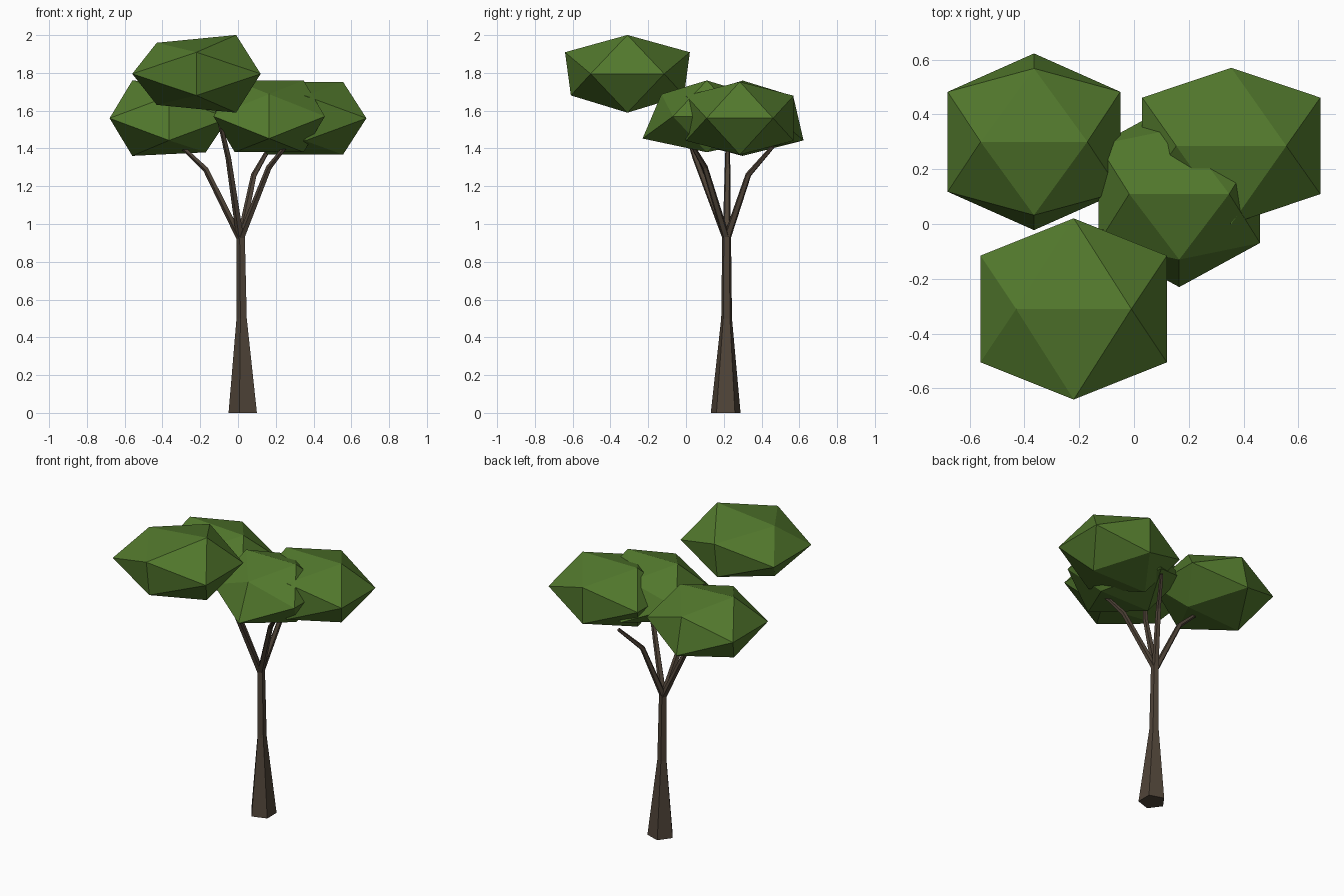
import bpy
import bmesh
import math
from mathutils import Vector

if "Cube" in bpy.data.objects:
    bpy.data.objects.remove(bpy.data.objects["Cube"], do_unlink=True)


def make_material(name, rgb):
    mat = bpy.data.materials.new(name)
    mat.use_nodes = True
    color = (*rgb, 1)
    mat.diffuse_color = color
    shader = mat.node_tree.nodes["Principled BSDF"]
    shader.inputs["Base Color"].default_value = color
    shader.inputs["Roughness"].default_value = 1
    return mat


def finish(bm, name, mat):
    bmesh.ops.recalc_face_normals(bm, faces=bm.faces)
    mesh = bpy.data.meshes.new(name)
    bm.to_mesh(mesh)
    bm.free()
    mesh.materials.append(mat)
    obj = bpy.data.objects.new(name, mesh)
    bpy.context.collection.objects.link(obj)
    return obj


def limb(name, points, radii, mat, sides=5):
    """Tapered faceted tube whose rings follow the given path."""
    bm = bmesh.new()
    path = [Vector(p) for p in points]
    rings = []
    for i, (p, r) in enumerate(zip(path, radii)):
        # the first ring stays level so the trunk sits flat on the ground
        along = path[min(i + 1, len(path) - 1)] - path[i - 1] if i else Vector((0, 0, 1))
        turn = Vector((0, 0, 1)).rotation_difference(along)
        ring = []
        for k in range(sides):
            a = math.pi + math.tau * k / sides
            ring.append(bm.verts.new(p + turn @ Vector((r * math.cos(a), r * math.sin(a), 0))))
        rings.append(ring)
    for low, high in zip(rings, rings[1:]):
        for k in range(sides):
            n = (k + 1) % sides
            bm.faces.new((low[k], low[n], high[n], high[k]))
    bm.faces.new(rings[0])
    bm.faces.new(rings[-1])
    return finish(bm, name, mat)


def canopy(name, center, half, thicken, flare, mat):
    """Flattened icosahedron resting edge up; thickens along x, flares with height."""
    bm = bmesh.new()
    g = (math.sqrt(5) - 1) / 2
    for a in (-1, 1):
        for b in (-g, g):
            for x, y, z in ((b, 0, a), (0, a, b), (a, b, 0)):
                offset = Vector((x * half[0],
                                 y * half[1] * (1 + flare * z),
                                 z * half[2] * (1 + thicken * x)))
                bm.verts.new(Vector(center) + offset)
    bmesh.ops.convex_hull(bm, input=bm.verts)
    return finish(bm, name, mat)


bark = make_material("bark", (0.08, 0.058, 0.04))
leaves = make_material("leaves", (0.085, 0.19, 0.026))

# Trunk
limb("trunk", [(0.033, 0.21, 0), (0.022, 0.215, 0.5), (0.016, 0.215, 0.97)],
     [0.083, 0.03, 0.024], bark)

# Branches, each with one bend: bend point, tip
fork = (0.014, 0.215, 0.92)
branches = {
    "branch_right": ((-0.17, 0.22, 1.29), (-0.32, 0.22, 1.43)),
    "branch_back": ((0.085, 0.33, 1.26), (0.17, 0.46, 1.41)),
    "branch_left": ((0.165, 0.1, 1.3), (0.26, 0.03, 1.42)),
    "branch_front": ((-0.05, 0.05, 1.35), (-0.11, -0.03, 1.6)),
}
for name, (bend, tip) in branches.items():
    limb(name, [fork, bend, tip], [0.022, 0.016, 0.011], bark)

# Leaf clusters
canopy("canopy_front", (-0.22, -0.31, 1.795), (0.34, 0.315, 0.185), 0.18, 0.08, leaves)
canopy("canopy_right", (-0.365, 0.3, 1.56), (0.315, 0.295, 0.19), -0.08, -0.15, leaves)
canopy("canopy_back", (0.355, 0.285, 1.56), (0.325, 0.285, 0.193), 0, 0, leaves)
canopy("canopy_middle", (0.165, 0.11, 1.57), (0.295, 0.29, 0.19), 0, -0.28, leaves)
